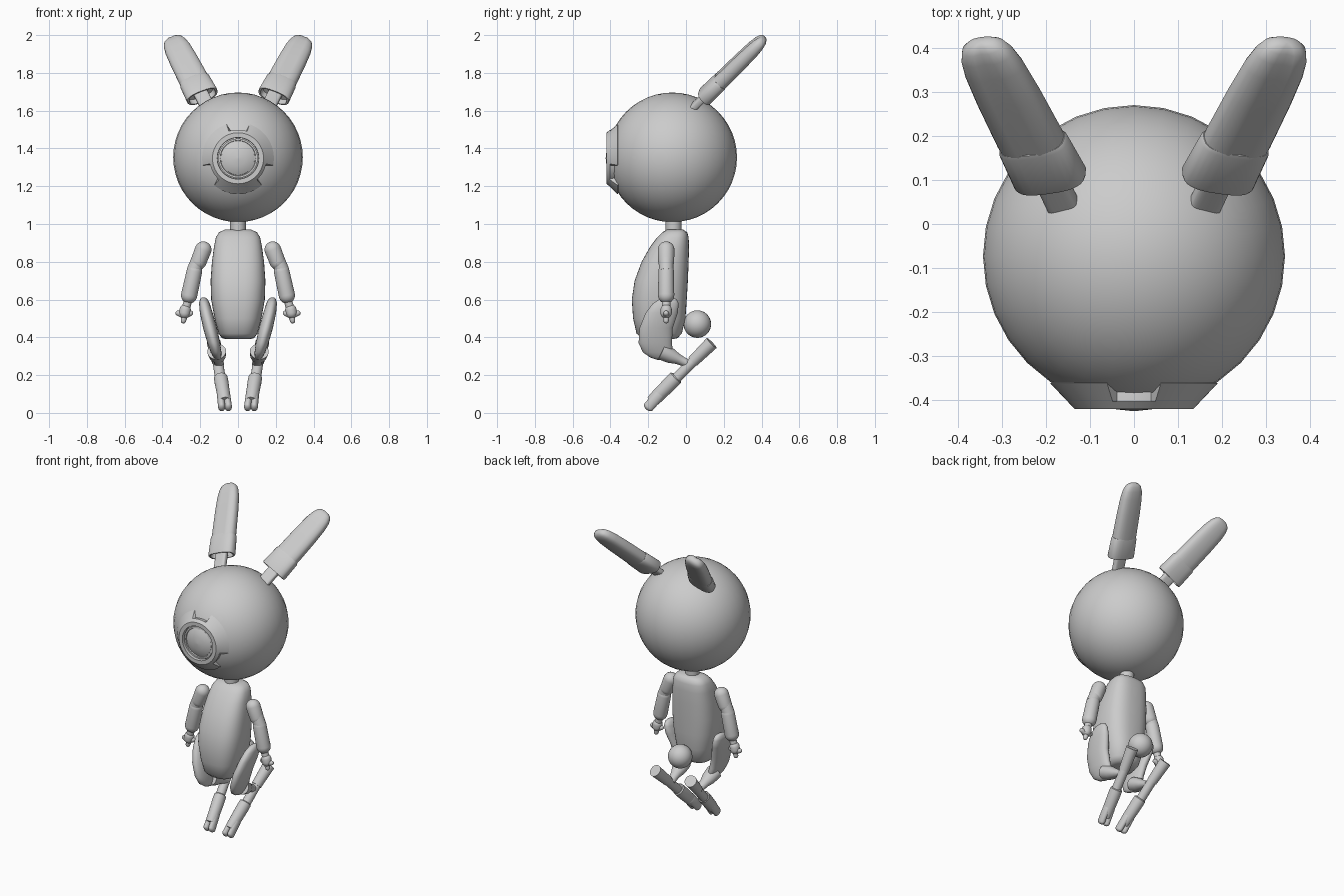
import bpy, bmesh, math
from mathutils import Vector as V

if "Cube" in bpy.data.objects:
    bpy.data.objects.remove(bpy.data.objects["Cube"])

grey = bpy.data.materials.new("light grey")
grey.use_nodes = True
grey.diffuse_color = (0.6, 0.6, 0.6, 1)
grey.node_tree.nodes["Principled BSDF"].inputs["Base Color"].default_value = (0.6, 0.6, 0.6, 1)


def finish(name, bm, angle=40):
    bmesh.ops.recalc_face_normals(bm, faces=bm.faces[:])
    mesh = bpy.data.meshes.new(name)
    bm.to_mesh(mesh)
    bm.free()
    mesh.materials.append(grey)
    ob = bpy.data.objects.new(name, mesh)
    bpy.context.collection.objects.link(ob)
    bpy.ops.object.select_all(action="DESELECT")
    ob.select_set(True)
    bpy.context.view_layer.objects.active = ob
    bpy.ops.object.shade_smooth_by_angle(angle=math.radians(angle))
    return ob


def loft(name, rings, caps=True, closed=False, angle=40):
    """Skin a list of equal-length point rings."""
    bm = bmesh.new()
    rows = [[bm.verts.new(p) for p in r] for r in rings]
    n = len(rows[0])
    pairs = list(zip(rows, rows[1:])) + ([(rows[-1], rows[0])] if closed else [])
    for a, b in pairs:
        for i in range(n):
            j = (i + 1) % n
            bm.faces.new((a[i], a[j], b[j], b[i]))
    if caps:
        bm.faces.new(rows[0])
        bm.faces.new(rows[-1])
    return finish(name, bm, angle)


def ring(c, u, v, ru, rv, power=2.0, groove=0.0, n=24):
    """Superellipse section; groove dents the +v side."""
    pts = []
    for i in range(n):
        t = 2 * math.pi * i / n
        ct, st = math.cos(t), math.sin(t)
        x = math.copysign(abs(ct) ** (2 / power), ct)
        y = math.copysign(abs(st) ** (2 / power), st)
        if abs(t - math.pi / 2) < 0.1:
            y -= groove
        pts.append(c + u * ru * x + v * rv * y)
    return pts


def tube(name, a, b, profile, wide=(1, 0, 0), flat=1.0, power=2.0, groove=None):
    """Section swept from a to b; profile holds (fraction, radius)."""
    a, b = V(a), V(b)
    d = (b - a).normalized()
    u = V(wide)
    u = (u - d * u.dot(d)).normalized()
    v = d.cross(u)
    if v.y > 0:
        v = -v
    return loft(name, [ring(a.lerp(b, t), u, v, r, r * flat, power,
                            groove(t) if groove else 0) for t, r in profile])


def rounded(r0, r1, length, start=True, end=True, steps=6):
    """Capsule-like profile with optional round ends."""
    arc = [math.pi / 2 * k / steps for k in range(steps)]
    p = [(r0 / length * (1 - math.cos(t)), r0 * max(math.sin(t), 0.02)) for t in arc] if start else [(0, r0)]
    if start:
        p.append((r0 / length, r0))
    tail = [(1 - r1 / length * (1 - math.cos(t)), r1 * max(math.sin(t), 0.02)) for t in reversed(arc)]
    return p + ([(1 - r1 / length, r1)] + tail if end else [(1, r1)])


def limb(name, a, b, r0, r1, start=True, end=True, **kw):
    return tube(name, a, b, rounded(r0, r1, (V(b) - V(a)).length, start, end), **kw)


def ball(name, c, r, seg=32, rows=24):
    bm = bmesh.new()
    bmesh.ops.create_uvsphere(bm, u_segments=seg, v_segments=rows, radius=r)
    bmesh.ops.translate(bm, verts=bm.verts[:], vec=c)
    return finish(name, bm)


# Head, neck and tail
ball("head", (0, -0.073, 1.353), 0.343)
limb("neck", (0, -0.066, 0.94), (0, -0.066, 1.04), 0.042, 0.042, False, False)
ball("tail", (0, 0.06, 0.47), 0.073, 24, 16)

# Eye: notched conical collar, inner rim and domed lens
collar = [(0.107, -0.37), (0.11, -0.42), (0.135, -0.42), (0.151, -0.403), (0.19, -0.362), (0.14, -0.33)]
SEG = 96


def collar_ring(k):
    pts = []
    for i in range(SEG):
        t = 2 * math.pi * i / SEG
        off = abs((math.degrees(t) - 90 + 60) % 120 - 60)
        r, y = collar[k]
        if k == 4 and off < 17:
            r, y = 0.148, -0.365
        pts.append(V((r * math.cos(t), y, 1.348 + r * math.sin(t))))
    return pts


loft("eye_collar", [collar_ring(k) for k in range(len(collar))], False, True, 20)
lens = [(0.104, -0.37), (0.104, -0.408), (0.094, -0.408), (0.09, -0.395), (0.088, -0.404),
        (0.07, -0.413), (0.04, -0.421), (0.002, -0.425)]
loft("eye_lens", [ring(V((0, y, 1.348)), V((1, 0, 0)), V((0, 0, 1)), r, r, n=48) for r, y in lens])

# Torso: height, front y, back y, half width
torso = [(0.39, -0.20, -0.07, 0.06), (0.396, -0.235, -0.045, 0.085), (0.42, -0.262, -0.022, 0.103),
         (0.5, -0.28, -0.003, 0.124), (0.6, -0.287, 0.004, 0.142), (0.7, -0.272, 0.01, 0.145),
         (0.8, -0.235, 0.014, 0.138), (0.88, -0.19, 0.016, 0.127), (0.93, -0.152, 0.014, 0.117),
         (0.957, -0.125, 0.006, 0.1), (0.97, -0.1, -0.015, 0.07)]
loft("torso", [ring(V((0, (f + b) / 2, z)), V((1, 0, 0)), V((0, 1, 0)), w, (b - f) / 2, 2.7, n=40)
               for z, f, b, w in torso], angle=60)

# Thigh: height, centre y, half depth, centre x, half width
thigh = [(0.612, -0.09, 0.012, 0.183, 0.008), (0.602, -0.095, 0.045, 0.181, 0.02),
         (0.58, -0.107, 0.068, 0.178, 0.028), (0.53, -0.128, 0.085, 0.168, 0.034),
         (0.45, -0.158, 0.088, 0.148, 0.037), (0.37, -0.163, 0.088, 0.128, 0.034),
         (0.32, -0.148, 0.08, 0.116, 0.028), (0.294, -0.135, 0.055, 0.109, 0.02),
         (0.28, -0.13, 0.02, 0.106, 0.008)]

for s, side in ((1, "left"), (-1, "right")):
    def P(x, y, z):
        return V((s * x, y, z))

    # Ear: stem, cuff and two-lobed blade
    base, tip = P(0.188, 0.1, 1.675), P(0.35, 0.415, 1.985)
    wide = P(0.94, -0.1, -0.33)
    tube(side + "_ear_stem", P(0.15, 0.02, 1.6), base.lerp(tip, 0.1), [(0, 0.038), (1, 0.038)], wide, 0.5, 4)
    tube(side + "_ear_cuff", base, tip, [(0.07, 0.07), (0, 0.074), (0, 0.084), (0.015, 0.087),
         (0.25, 0.083), (0.27, 0.079), (0.27, 0.06)], wide, 0.52, 2.8)
    tube(side + "_ear_blade", base, tip, [(0.08, 0.072), (0.3, 0.078), (0.6, 0.075), (0.8, 0.07),
         (0.9, 0.062), (0.96, 0.05), (0.99, 0.032), (1, 0.012)], wide, 0.55, 2.6,
         lambda t: 0.15 if t > 0.28 else 0)

    # Arm
    limb(side + "_upper_arm", P(0.168, -0.105, 0.905), P(0.225, -0.105, 0.76), 0.044, 0.042)
    limb(side + "_elbow", P(0.21, -0.105, 0.81), P(0.235, -0.105, 0.75), 0.038, 0.038, False, False)
    limb(side + "_forearm", P(0.222, -0.105, 0.79), P(0.268, -0.105, 0.58), 0.041, 0.043)
    limb(side + "_wrist", P(0.26, -0.105, 0.61), P(0.28, -0.105, 0.54), 0.022, 0.022, False, False)

    # Hand: palm and three digits
    limb(side + "_palm", P(0.274, -0.105, 0.575), P(0.288, -0.105, 0.5), 0.03, 0.03)
    for k, (x, z) in enumerate(((0.238, 0.533), (0.292, 0.474), (0.33, 0.533))):
        limb(f"{side}_finger_{k + 1}", P(0.283, -0.105, 0.515), P(x, -0.105, z), 0.016, 0.014)

    # Leg
    loft(side + "_thigh", [ring(P(x, y, z), V((1, 0, 0)), V((0, 1, 0)), w, d, 2.2)
                           for z, y, d, x, w in thigh], angle=60)
    tube(side + "_shank", P(0.113, -0.13, 0.325), P(0.1, 0.015, 0.258),
         [(0, 0.05), (0.35, 0.044), (0.6, 0.031), (0.8, 0.026), (1, 0.026)], flat=0.9)
    limb(side + "_ankle", P(0.09, -0.08, 0.155), P(0.11, 0.06, 0.295), 0.028, 0.028, False, False)
    limb(side + "_heel", P(0.108, 0.036, 0.272), P(0.128, 0.136, 0.37), 0.031, 0.037, False, False)

    # Foot ending in two toes
    tube(side + "_foot", P(0.092, -0.05, 0.19), P(0.07, -0.18, 0.06),
         [(0, 0.03), (0.03, 0.036), (0.2, 0.037), (0.8, 0.034), (1, 0.031)], flat=1.05)
    for k in (-1, 1):
        limb(f"{side}_{'inner' if k < 0 else 'outer'}_toe", P(0.078 + k * 0.016, -0.13, 0.11),
             P(0.067 + k * 0.018, -0.21, 0.018), 0.019, 0.019, flat=1.5)
